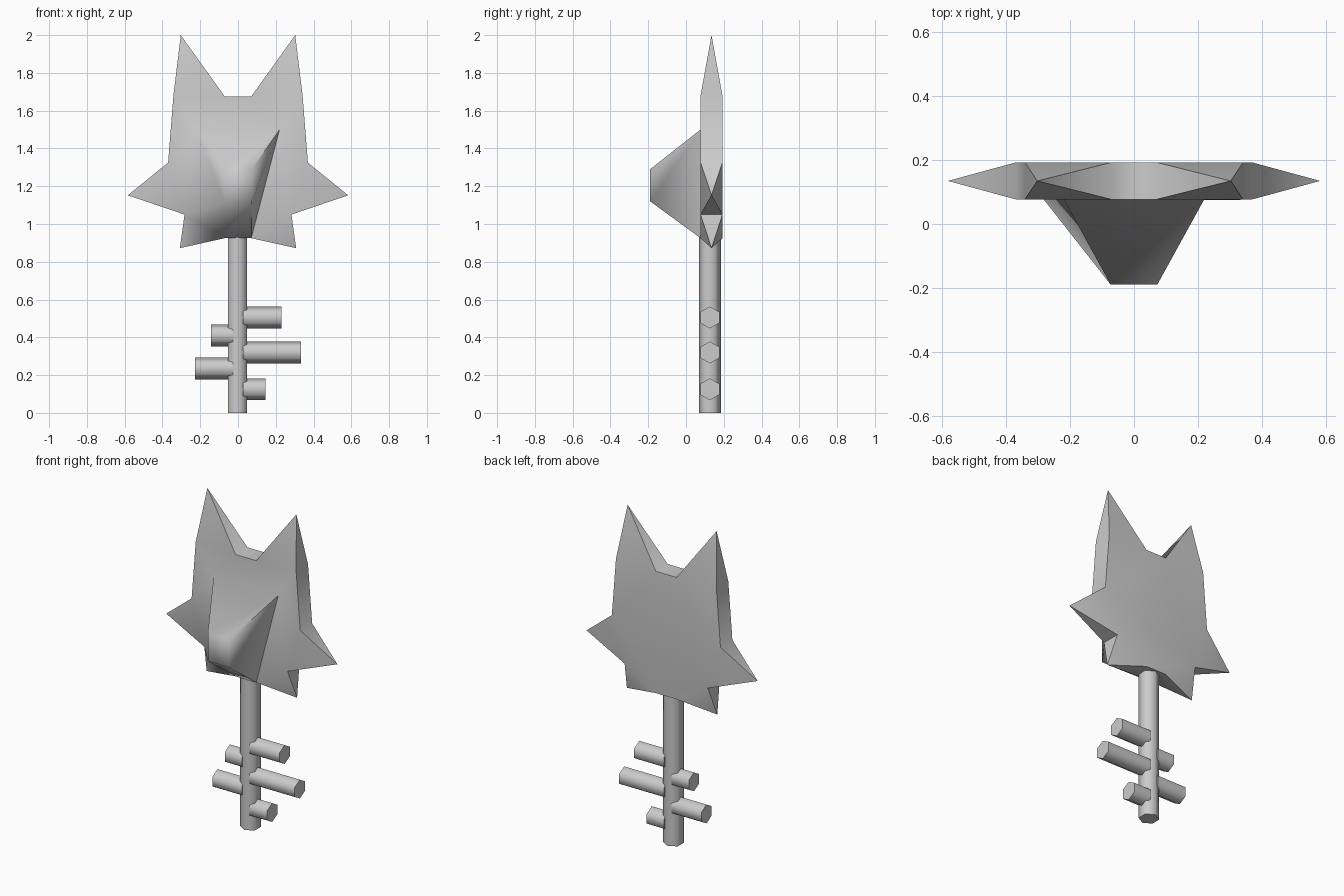
import bpy, bmesh, math
from mathutils import Matrix

cube = bpy.data.objects.get("Cube")
if cube:
    bpy.data.objects.remove(cube)

GREY = (0.6, 0.6, 0.6, 1)
metal = bpy.data.materials.new("grey_metal")
metal.use_nodes = True
metal.diffuse_color = GREY
metal.node_tree.nodes["Principled BSDF"].inputs["Base Color"].default_value = GREY


def finish(bm, name):
    bmesh.ops.recalc_face_normals(bm, faces=bm.faces)
    mesh = bpy.data.meshes.new(name)
    bm.to_mesh(mesh)
    bm.free()
    mesh.materials.append(metal)
    obj = bpy.data.objects.new(name, mesh)
    bpy.context.collection.objects.link(obj)
    bpy.ops.object.select_all(action="DESELECT")
    obj.select_set(True)
    bpy.context.view_layer.objects.active = obj
    bpy.ops.object.shade_smooth_by_angle(angle=math.radians(70))
    return obj


def hex_rod(name, length, matrix):
    bm = bmesh.new()
    bmesh.ops.create_cone(bm, cap_ends=True, segments=6, radius1=0.058,
                          radius2=0.058, depth=length,
                          matrix=matrix @ Matrix.Rotation(math.radians(30), 4, "Z"))
    return finish(bm, name)


# Head: flat plate with pointed ears, cheeks and jaw, and a blunt snout
FRONT, BACK, MID, NOSE = 0.077, 0.193, 0.135, -0.19
core = [(0.07, 1.675), (0.342, 1.68), (0.37, 1.325), (0.283, 1.05), (0.07, 0.925)]
tips = {0: (0.303, 2.0), 2: (0.583, 1.152), 3: (0.308, 0.872)}

bm = bmesh.new()
sides = []
for s in (1, -1):
    def ring(points, y):
        return [bm.verts.new((s * x, y, z)) for x, z in points]

    front, back = ring(core, FRONT), ring(core, BACK)
    brow, = ring([(0.22, 1.5)], FRONT)
    nose_top, nose_low = ring([(0.073, 1.29), (0.073, 1.12)], NOSE)
    for i in range(4):
        rim = [front[i], front[i + 1], back[i + 1], back[i]]
        if i in tips:
            tip, = ring([tips[i]], MID)
            for k in range(4):
                if k in (0, 1, 2, 3):
                    bm.faces.new((rim[k], rim[(k + 1) % 4], tip))
        else:
            bm.faces.new(rim)
    # Face plate around the snout
    for i in range(3):
        bm.faces.new((front[i], front[i + 1], brow))
    # Snout cheek, with the fold running differently on each side
    bm.faces.new((brow, nose_top, nose_low))
    if s > 0:
        bm.faces.new((brow, nose_low, front[4]))
        bm.faces.new((brow, front[4], front[3]))
    else:
        bm.faces.new((brow, nose_low, front[3]))
        bm.faces.new((nose_low, front[4], front[3]))
    sides.append((front, back, brow, nose_top, nose_low))

# Strips joining the two halves, all round
(fl, bl, *nl), (fr, br, *nr) = sides
left = [bl[0], fl[0], *nl, fl[4], bl[4]]
right = [br[0], fr[0], *nr, fr[4], br[4]]
for i in range(len(left) - 1):
    bm.faces.new((left[i], left[i + 1], right[i + 1], right[i]))
bm.faces.new(bl + br[::-1])
finish(bm, "animal_head_bow")

# Shaft: upright hexagonal rod with corners to the sides
ROD_Y = 0.126
hex_rod("key_shaft", 0.95, Matrix.Translation((-0.003, ROD_Y, 0.475))
        @ Matrix.Rotation(math.radians(30), 4, "Z"))

# Teeth: hexagonal rods, corners up and down, as (height, signed reach)
teeth = [(0.505, 0.23), (0.41, -0.143), (0.32, 0.333), (0.235, -0.228), (0.125, 0.145)]
for n, (z, reach) in enumerate(teeth, 1):
    start = math.copysign(0.026, reach)
    hex_rod(f"key_tooth_{n}", abs(reach - start),
            Matrix.Translation(((start + reach) / 2, ROD_Y, z))
            @ Matrix.Rotation(math.radians(90), 4, "Y"))
